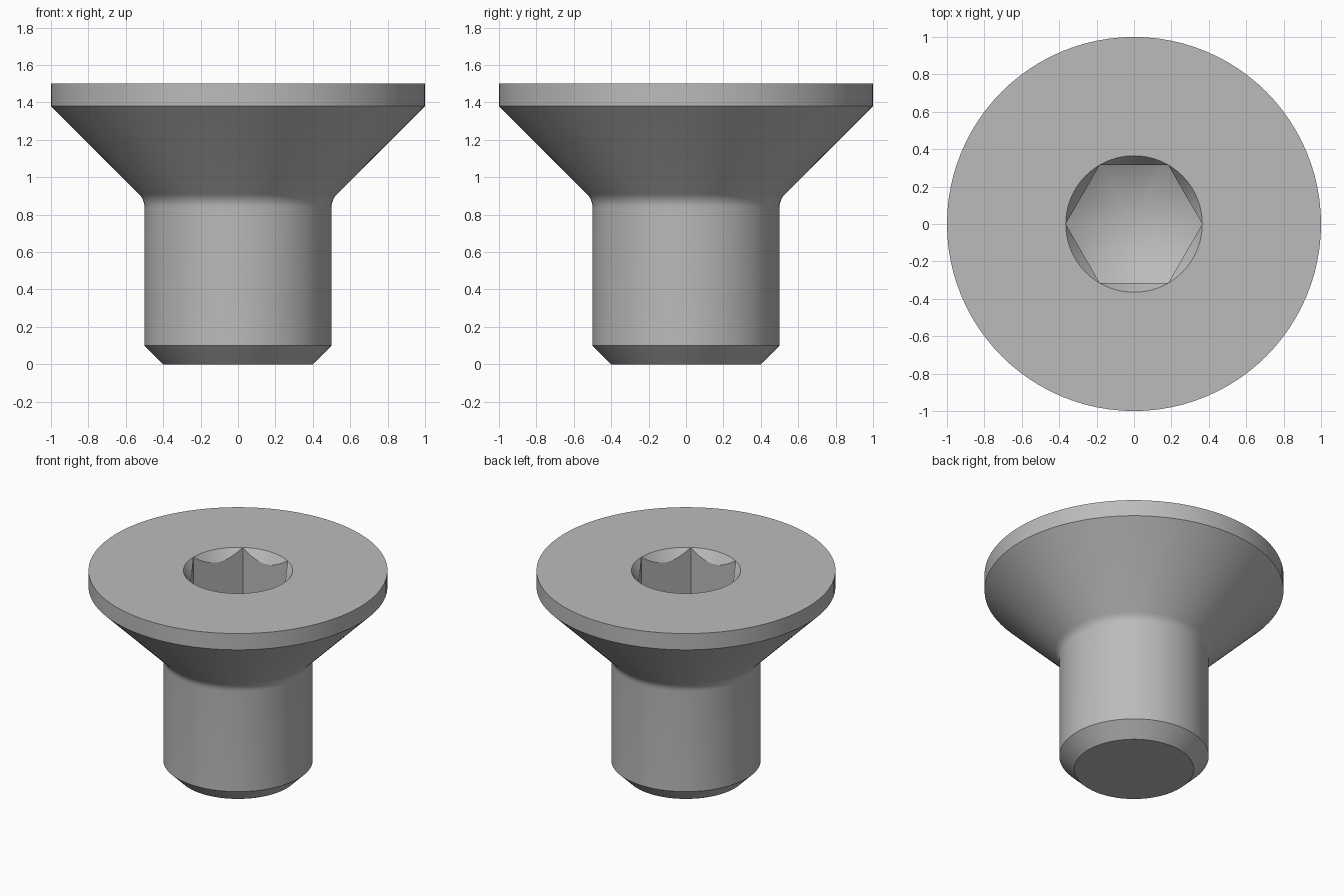
import bpy, bmesh
from math import pi, sin, cos, tan, radians

cube = bpy.data.objects.get("Cube")
if cube:
    bpy.data.objects.remove(cube, do_unlink=True)

SEGMENTS = 96
TOP = 1.5
SOCKET_R = 0.365                      # corner radius of the hexagon
APOTHEM = SOCKET_R * cos(pi / 6)
CHAMFER_SLOPE = 1.5
FLOOR_TIP = 0.94
FLOOR_SLOPE = tan(radians(30))


def hex_radius(angle):
    """Distance from the axis to the hexagon wall."""
    return APOTHEM / cos(angle % (pi / 3) - pi / 6)


def chamfer_point(angle):
    r = hex_radius(angle)
    return r, TOP - (SOCKET_R - r) * CHAMFER_SLOPE


def floor_point(angle):
    r = hex_radius(angle)
    return r, FLOOR_TIP + r * FLOOR_SLOPE


# Outer profile: tip chamfer, shank, rounded neck, conical head, rim
NECK = 0.1
neck_z = 0.88 - NECK * tan(pi / 8)
profile = [(0.4, 0), (0.5, 0.1)]
profile += [(0.5 + NECK * (1 - cos(a)), neck_z + NECK * sin(a))
            for a in (i * pi / 24 for i in range(7))]
profile += [(1, 1.38), (1, TOP), (SOCKET_R, TOP)]

# Turn the profile, then continue into the hexagonal socket
bm = bmesh.new()
angles = [2 * pi * i / SEGMENTS for i in range(SEGMENTS)]
sections = [lambda a, p=p: p for p in profile] + [chamfer_point, floor_point]
rings = []
for section in sections:
    ring = []
    for a in angles:
        r, z = section(a)
        ring.append(bm.verts.new((r * cos(a), r * sin(a), z)))
    rings.append(ring)

for low, high in zip(rings, rings[1:]):
    for i in range(SEGMENTS):
        j = (i + 1) % SEGMENTS
        bm.faces.new((low[i], low[j], high[j], high[i]))

# Flat shank end and conical socket floor
bm.faces.new(rings[0][::-1])
tip = bm.verts.new((0, 0, FLOOR_TIP))
for i in range(SEGMENTS):
    bm.faces.new((rings[-1][i], rings[-1][(i + 1) % SEGMENTS], tip))

bmesh.ops.remove_doubles(bm, verts=bm.verts, dist=0.0001)
bmesh.ops.recalc_face_normals(bm, faces=bm.faces)
mesh = bpy.data.meshes.new("countersunk_screw")
bm.to_mesh(mesh)
bm.free()

# Plain grey metal
steel = bpy.data.materials.new("grey_steel")
steel.use_nodes = True
colour = (0.5, 0.5, 0.5, 1)
steel.diffuse_color = colour
steel.node_tree.nodes["Principled BSDF"].inputs["Base Color"].default_value = colour
mesh.materials.append(steel)

screw = bpy.data.objects.new("countersunk_screw", mesh)
bpy.context.collection.objects.link(screw)
bpy.context.view_layer.objects.active = screw
screw.select_set(True)
bpy.ops.object.shade_smooth_by_angle(angle=radians(25))
